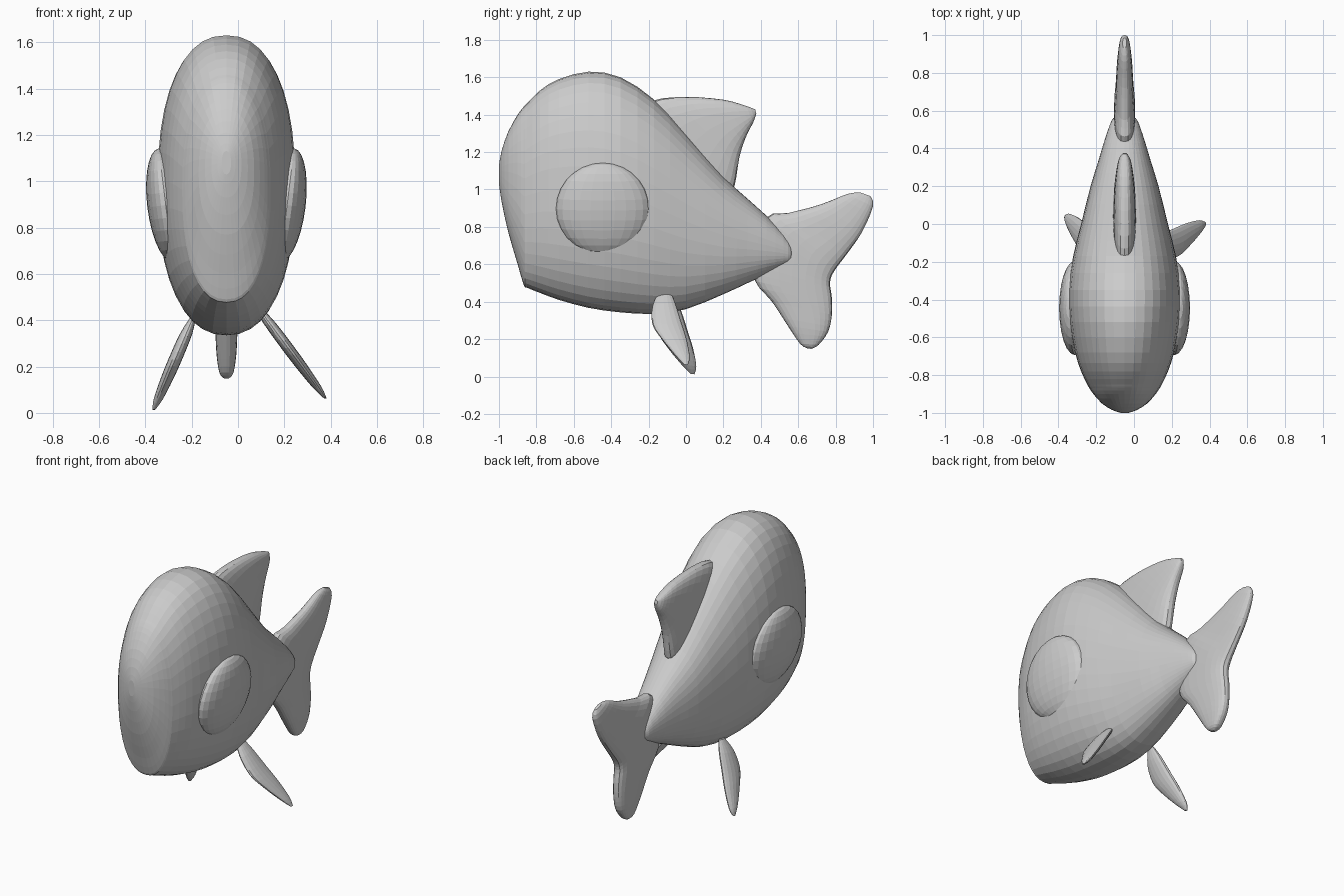
import bpy, math
from mathutils import Matrix

if "Cube" in bpy.data.objects:
    bpy.data.objects.remove(bpy.data.objects["Cube"])

CX = -0.05  # the fish's symmetry plane


def catmull(a, b, c, d, t):
    return [0.5 * (2*q + (r-p)*t + (2*p-5*q+4*r-s)*t*t + (3*q-p-3*r+s)*t**3)
            for p, q, r, s in zip(a, b, c, d)]


def loft(name, sections, seg=24, steps=3, power=2.2, x_of=lambda z: CX):
    """Skin superellipse sections (y1, z1, y2, z2, half_width)."""
    n = len(sections)
    dense = []
    for i in range(n - 1):
        quad = [sections[min(max(i + k, 0), n - 1)] for k in (-1, 0, 1, 2)]
        dense += [catmull(*quad, s / steps) for s in range(steps)]
    dense.append(sections[-1])

    def curve(v):
        return math.copysign(abs(v) ** (2 / power), v)

    verts, faces = [], []
    for y1, z1, y2, z2, w in dense:
        for k in range(seg):
            a = 2 * math.pi * k / seg
            u, v = curve(math.cos(a)), curve(math.sin(a))
            z = (z1 + z2) / 2 + (z1 - z2) / 2 * u
            y = (y1 + y2) / 2 + (y1 - y2) / 2 * u
            verts.append((x_of(z) + w * v, y, z))
    for i in range(len(dense) - 1):
        for k in range(seg):
            j = (k + 1) % seg
            faces.append((i*seg + k, i*seg + j, (i+1)*seg + j, (i+1)*seg + k))
    last = (len(dense) - 1) * seg
    faces.append(tuple(reversed(range(seg))))
    faces.append(tuple(range(last, last + seg)))
    mesh = bpy.data.meshes.new(name)
    mesh.from_pydata(verts, [], faces)
    obj = bpy.data.objects.new(name, mesh)
    bpy.context.collection.objects.link(obj)
    bpy.context.view_layer.objects.active = obj
    obj.select_set(True)
    bpy.ops.object.mode_set(mode='EDIT')
    bpy.ops.mesh.select_all(action='SELECT')
    bpy.ops.mesh.normals_make_consistent(inside=False)
    bpy.ops.object.mode_set(mode='OBJECT')
    obj.select_set(False)
    return obj


# Body: y, top z, bottom z, half width
body = [(-1.0, 1.13, 1.03, .02), (-.985, 1.21, .93, .065), (-.95, 1.31, .77, .12),
        (-.9, 1.40, .6, .165), (-.868, 1.442, .49, .187), (-.85, 1.46, .475, .197),
        (-.78, 1.53, .447, .23), (-.68, 1.59, .41, .262), (-.52, 1.63, .367, .29),
        (-.35, 1.6, .343, .297), (-.17, 1.48, .335, .272), (0, 1.3, .36, .23),
        (.2, 1.07, .44, .18), (.33, .95, .5, .14), (.43, .86, .545, .11),
        (.52, .77, .585, .08), (.56, .715, .605, .06), (.58, .675, .635, .025)]
loft("body", [(y, t, y, b, w) for y, t, b, w in body], seg=40, steps=2, power=2.3)

# Dorsal fin: leading and trailing edge points, root to tip
loft("dorsal_fin", [
    (-.18, 1.40, .22, .95, .06), (-.175, 1.475, .26, 1.02, .06),
    (0, 1.495, .285, 1.17, .056), (.2, 1.48, .32, 1.28, .045),
    (.32, 1.447, .36, 1.36, .03), (.37, 1.428, .376, 1.405, .01)], power=2.6)

# Tail fin, upper tip to lower tip
loft("tail_fin", [
    (.93, .985, .985, .965, .01), (.86, .975, 1.0, .91, .027),
    (.72, .92, .94, .77, .04), (.55, .875, .86, .655, .047),
    (.43, .85, .79, .56, .055), (.37, .65, .77, .5, .055),
    (.37, .51, .78, .42, .052), (.46, .40, .78, .33, .048),
    (.545, .27, .76, .24, .043), (.61, .175, .71, .17, .03),
    (.65, .15, .67, .148, .01)], power=2.6)

# Pectoral fins, splayed by different amounts
fin = [(-.14, .46, -.09, .465, .012), (-.178, .38, -.06, .40, .027),
       (-.18, .28, -.025, .29, .03), (-.13, .20, .003, .2, .028),
       (-.06, .115, .02, .105, .02), (-.012, .065, .01, .062, .006)]
loft("right_pectoral_fin", fin, seg=16, power=2,
     x_of=lambda z: .105 + (.43 - z) * .74)
loft("left_pectoral_fin",
     [(a + .035, b - .05, c + .035, d - .05, w) for a, b, c, d, w in fin],
     seg=16, power=2, x_of=lambda z: -.195 - (.41 - z) * .425)

# Bulging eyes, leaning with the flanks
for side, name in ((1, "right_eye"), (-1, "left_eye")):
    bpy.ops.mesh.primitive_uv_sphere_add(segments=24, ring_count=14, radius=1)
    eye = bpy.context.object
    eye.name = name
    eye.matrix_world = (Matrix.Translation((CX + side * .262, -.445, .897))
                        @ Matrix.Rotation(side * math.radians(7), 4, 'Y')
                        @ Matrix.Diagonal((.08, .25, .247, 1)))
